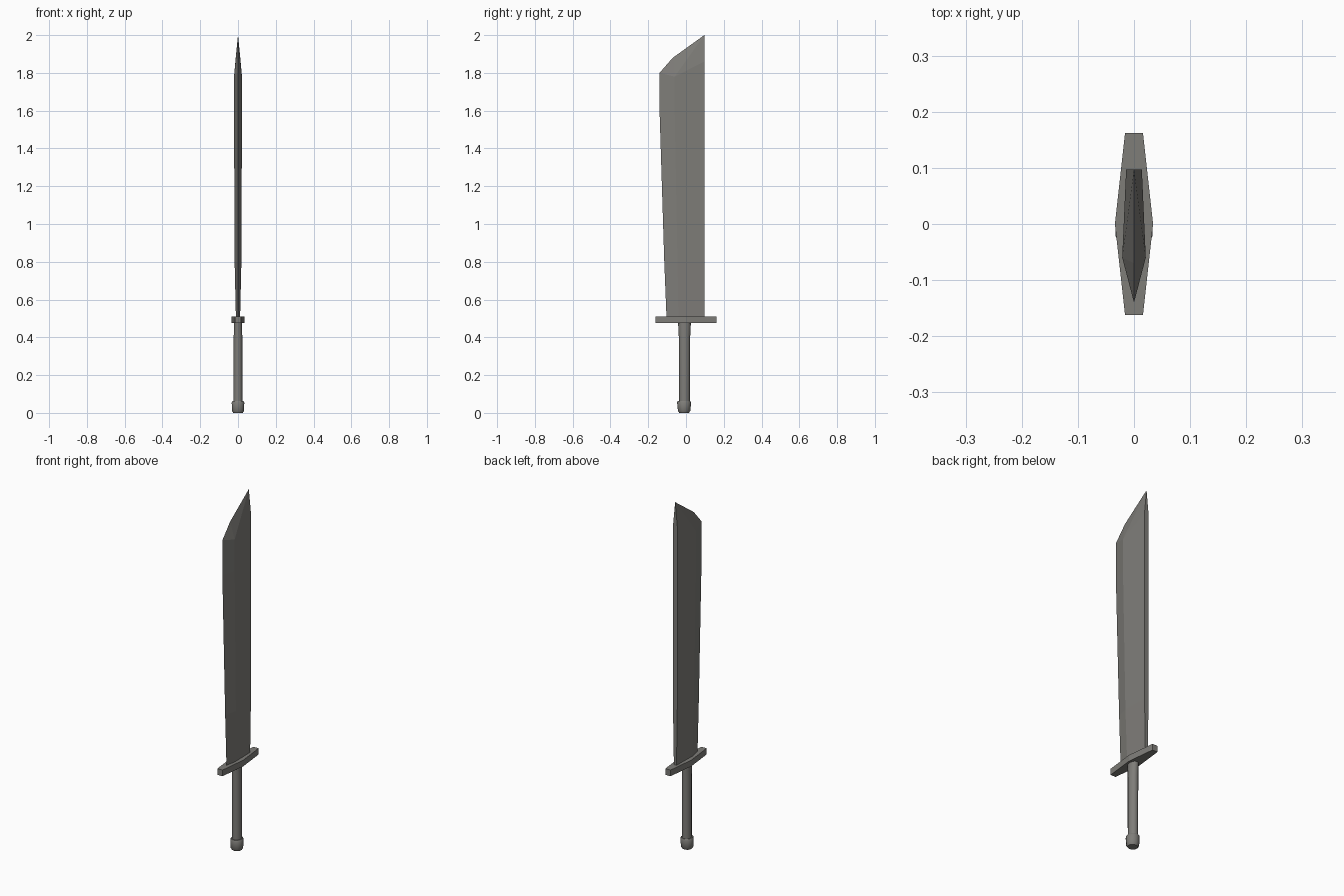
import bpy, bmesh, math

if "Cube" in bpy.data.objects:
    bpy.data.objects.remove(bpy.data.objects["Cube"])

steel = bpy.data.materials.new("warm grey steel")
steel.diffuse_color = (0.21, 0.205, 0.19, 1)
steel.use_nodes = True
steel.node_tree.nodes["Principled BSDF"].inputs["Base Color"].default_value = steel.diffuse_color


def make(name, bm, smooth=False):
    bmesh.ops.recalc_face_normals(bm, faces=bm.faces)
    me = bpy.data.meshes.new(name)
    bm.to_mesh(me)
    bm.free()
    me.materials.append(steel)
    ob = bpy.data.objects.new(name, me)
    bpy.context.collection.objects.link(ob)
    if smooth:
        bpy.ops.object.select_all(action='DESELECT')
        ob.select_set(True)
        bpy.context.view_layer.objects.active = ob
        bpy.ops.object.shade_smooth_by_angle(angle=math.radians(50))
    return ob


def loft(bm, rings):
    vs = [[bm.verts.new(p) for p in r] for r in rings]
    n = len(vs[0])
    for a, b in zip(vs, vs[1:]):
        for i in range(n):
            j = (i + 1) % n
            bm.faces.new((a[i], a[j], b[j], b[i]))
    bm.faces.new(vs[0][::-1])
    return vs


# Blade: five-sided sections (edge, ridges, spine) and a faceted point
bm = bmesh.new()


def section(edge_y, edge_z, ridge_x, ridge_y, ridge_z, spine_x, spine_z):
    return [(0, edge_y, edge_z), (ridge_x, ridge_y, ridge_z), (spine_x, 0.097, spine_z),
            (-spine_x, 0.097, spine_z), (-ridge_x, ridge_y, ridge_z)]


rings = loft(bm, [section(-0.103, 0.50, 0.011, -0.04, 0.50, 0.008, 0.50),
                  section(-0.115, 0.80, 0.018, -0.045, 0.80, 0.013, 0.80),
                  section(-0.14, 1.60, 0.021, -0.06, 1.60, 0.014, 1.60),
                  section(-0.14, 1.80, 0.021, -0.06, 1.78, 0.014, 1.86)])
edge, ridge_r, spine_r, spine_l, ridge_l = rings[-1]
shoulder = bm.verts.new((0, -0.07, 1.88))
tip = bm.verts.new((0, 0.097, 2.0))
for ridge, spine in ((ridge_r, spine_r), (ridge_l, spine_l)):
    bm.faces.new((edge, ridge, shoulder))
    bm.faces.new((ridge, tip, shoulder))
    bm.faces.new((ridge, spine, tip))
bm.faces.new((spine_r, spine_l, tip))
make("blade", bm)

# Guard: flat plate widest at the middle
bm = bmesh.new()
plan = [(0.016, -0.162), (0.034, 0), (0.016, 0.162),
        (-0.016, 0.162), (-0.034, 0), (-0.016, -0.162)]
r = loft(bm, [[(x, y, z) for x, y in plan] for z in (0.475, 0.51)])
bm.faces.new(r[-1])
make("guard", bm)


# Grip and pommel: stacked rounded rings of (z, half x, half y)
def handle(name, levels, cy, sides=10):
    bm = bmesh.new()
    angles = [2 * math.pi * (i + 0.5) / sides for i in range(sides)]
    r = loft(bm, [[(rx * math.cos(a), cy + ry * math.sin(a), z) for a in angles]
                  for z, rx, ry in levels])
    bm.faces.new(r[-1])
    make(name, bm, True)


handle("grip", [(0.05, 0.025, 0.028), (0.40, 0.024, 0.03), (0.478, 0.022, 0.034)], -0.008)
handle("pommel", [(0.0, 0.027, 0.026), (0.012, 0.034, 0.033), (0.055, 0.035, 0.037),
                  (0.063, 0.03, 0.033)], -0.01)
